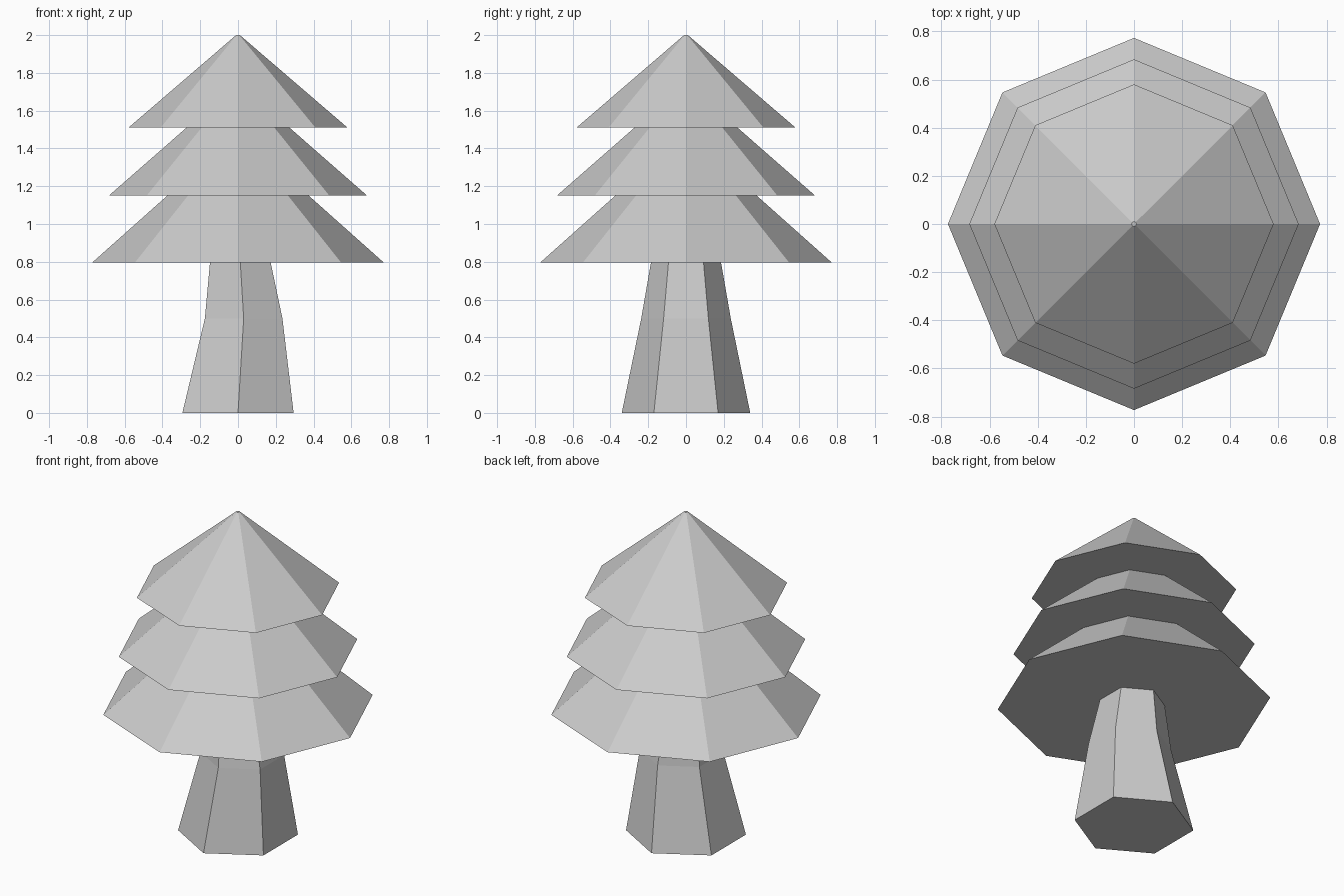
import bpy
import bmesh
from math import cos, sin, pi

cube = bpy.data.objects.get("Cube")
if cube:
    bpy.data.objects.remove(cube, do_unlink=True)

# One plain grey for the whole tree
grey = bpy.data.materials.new("light grey")
grey.use_nodes = True
colour = (0.6, 0.6, 0.6, 1.0)
grey.diffuse_color = colour
bsdf = next(n for n in grey.node_tree.nodes if n.type == "BSDF_PRINCIPLED")
bsdf.inputs["Base Color"].default_value = colour


def lofted(name, sides, rings, turn=0.0):
    """Closed faceted solid through rings of (centre x, z, radius)."""
    bm = bmesh.new()
    loops = []
    for cx, z, r in rings:
        angles = [turn + 2 * pi * i / sides for i in range(sides)]
        loops.append([bm.verts.new((cx + r * cos(a), r * sin(a), z)) for a in angles])
    for low, high in zip(loops, loops[1:]):
        for i in range(sides):
            j = (i + 1) % sides
            bm.faces.new((low[i], low[j], high[j], high[i]))
    bm.faces.new(loops[0][::-1])
    bm.faces.new(loops[-1])
    mesh = bpy.data.meshes.new(name)
    bm.to_mesh(mesh)
    bm.free()
    mesh.materials.append(grey)
    obj = bpy.data.objects.new(name, mesh)
    bpy.context.collection.objects.link(obj)
    return obj


# Six-sided trunk with a slight bend, its top hidden in the foliage
lofted("trunk", 6, [(0, 0, 0.34), (0.03, 0.5, 0.237), (0, 1.0, 0.15)], pi / 6)

# Three stacked eight-sided foliage tiers with tiny blunt tips
tiers = {
    "lower_foliage": (0.795, 0.773, 1.475),
    "middle_foliage": (1.15, 0.684, 1.74),
    "upper_foliage": (1.51, 0.58, 2.0),
}
for name, (base, radius, tip) in tiers.items():
    lofted(name, 8, [(0, base, radius), (0, tip, 0.01)])
